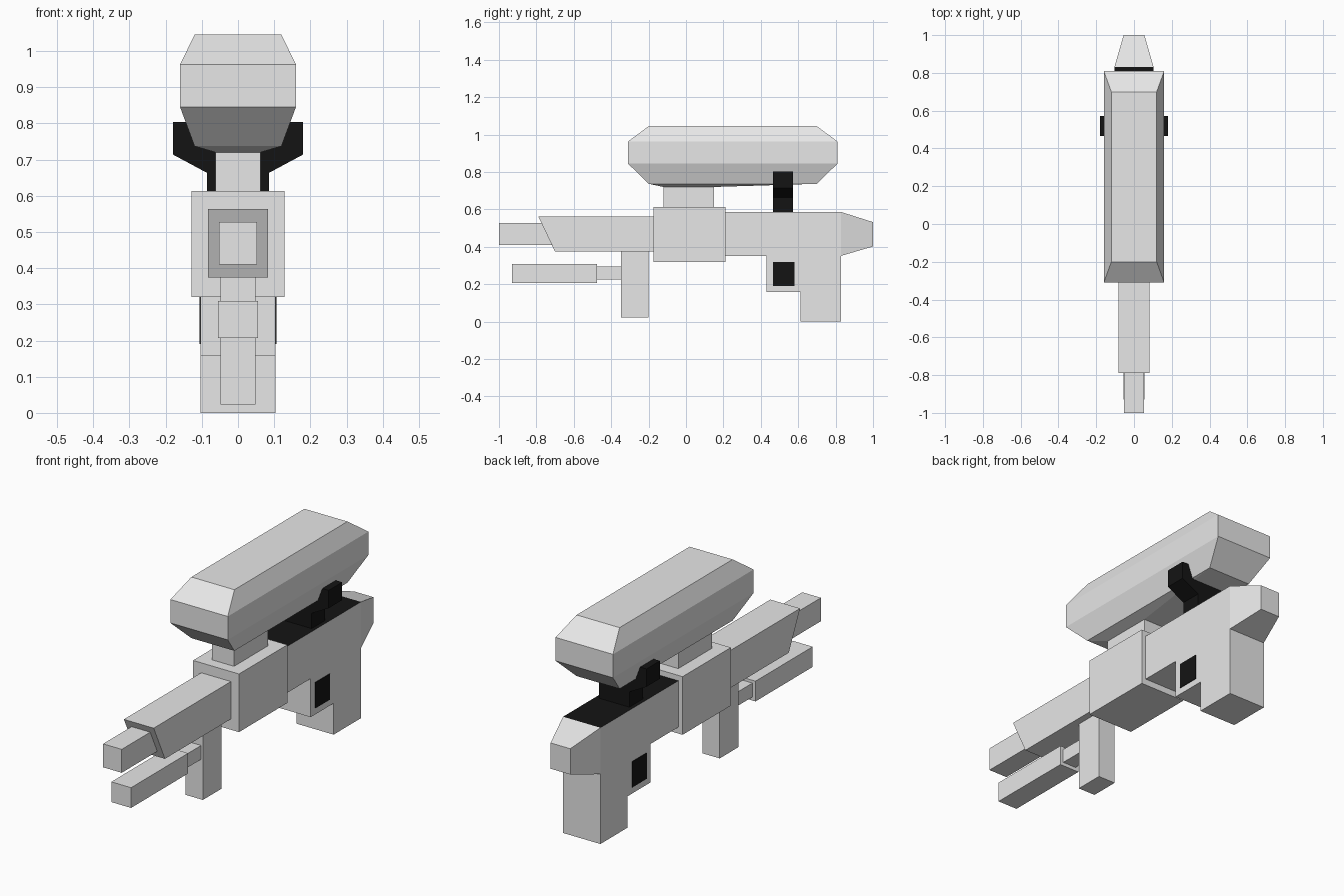
import bpy
import bmesh

if "Cube" in bpy.data.objects:
    bpy.data.objects.remove(bpy.data.objects["Cube"], do_unlink=True)


def material(name, value):
    mat = bpy.data.materials.new(name)
    mat.use_nodes = True
    colour = (value, value, value, 1)
    mat.diffuse_color = colour
    mat.node_tree.nodes["Principled BSDF"].inputs["Base Color"].default_value = colour
    return mat


GREY = material("light grey", 0.8)
BLACK = material("black", 0.007)


def loft(name, rings, mats):
    """Join matching rings of points with side faces and cap both ends."""
    bm = bmesh.new()
    loops = [[bm.verts.new(p) for p in ring] for ring in rings]
    count = len(loops[0])
    for a, b in zip(loops, loops[1:]):
        for i in range(count):
            j = (i + 1) % count
            bm.faces.new((a[i], a[j], b[j], b[i]))
    bm.faces.new(loops[0][::-1])
    bm.faces.new(loops[-1])
    bmesh.ops.recalc_face_normals(bm, faces=bm.faces)
    mesh = bpy.data.meshes.new(name)
    bm.to_mesh(mesh)
    bm.free()
    for mat in mats:
        mesh.materials.append(mat)
    obj = bpy.data.objects.new(name, mesh)
    bpy.context.collection.objects.link(obj)
    return obj


def level(half, y0, y1, z):
    """Horizontal rectangle centred on x."""
    return [(-half, y0, z), (half, y0, z), (half, y1, z), (-half, y1, z)]


def upright(half, y, z0, z1):
    """Vertical rectangle facing the front."""
    return [(-half, y, z0), (half, y, z0), (half, y, z1), (-half, y, z1)]


def block(name, half, y0, y1, z0, z1, mat=GREY):
    return loft(name, [level(half, y0, y1, z0), level(half, y0, y1, z1)], [mat])


def side_prism(name, half, profile, mats):
    """Extrude a side (y, z) profile across the width."""
    return loft(name, [[(x, y, z) for y, z in profile] for x in (-half, half)], mats)


# Bevelled tank on top, with its neck
loft("tank", [
    level(0.062, -0.12, 0.15, 0.72),
    level(0.12, -0.2, 0.7, 0.737),
    level(0.16, -0.31, 0.81, 0.845),
    level(0.16, -0.31, 0.81, 0.963),
    level(0.12, -0.2, 0.7, 1.045),
], [GREY])
block("tank_neck", 0.062, -0.12, 0.15, 0.61, 0.721)

# Central receiver
block("receiver", 0.128, -0.175, 0.21, 0.32, 0.613)

# Rear body with trigger housing and grip; its top deck is black
body = side_prism("rear_body_and_grip", 0.104, [
    (0.2, 0.352), (0.43, 0.352), (0.43, 0.158), (0.613, 0.158),
    (0.613, 0), (0.83, 0), (0.83, 0.586), (0.2, 0.586),
], [GREY, BLACK])
for face in body.data.polygons:
    if face.normal.z > 0.9 and face.center.z > 0.5:
        face.material_index = 1
loft("tapered_rear", [upright(0.104, 0.83, 0.352, 0.586),
                      upright(0.055, 1.0, 0.402, 0.532)], [GREY])

# Trigger patches, one on each side
for side, name in ((-1, "right_trigger_patch"), (1, "left_trigger_patch")):
    patch = block(name, 0.003, 0.465, 0.58, 0.19, 0.32, BLACK)
    patch.location.x = side * 0.104

# Cradle holding the back of the tank
half_profile = [(0.085, 0.58), (0.085, 0.663), (0.18, 0.714),
                (0.18, 0.804), (0.143, 0.804), (0.118, 0.74)]
profile = half_profile + [(-x, z) for x, z in reversed(half_profile)]
loft("tank_cradle", [[(x, y, z) for x, z in profile] for y in (0.465, 0.572)], [BLACK])

# Barrel with slanted mouth, and muzzle
side_prism("barrel", 0.083, [(-0.79, 0.563), (-0.7, 0.374),
                             (-0.17, 0.374), (-0.17, 0.563)], [GREY])
block("muzzle", 0.052, -1.0, -0.68, 0.41, 0.528)

# Front handle with the pump tube below the barrel
block("front_handle", 0.048, -0.348, -0.2, 0.023, 0.376)
block("pump_rod", 0.038, -0.48, -0.345, 0.225, 0.295)
block("pump_tube", 0.055, -0.93, -0.475, 0.207, 0.309)
